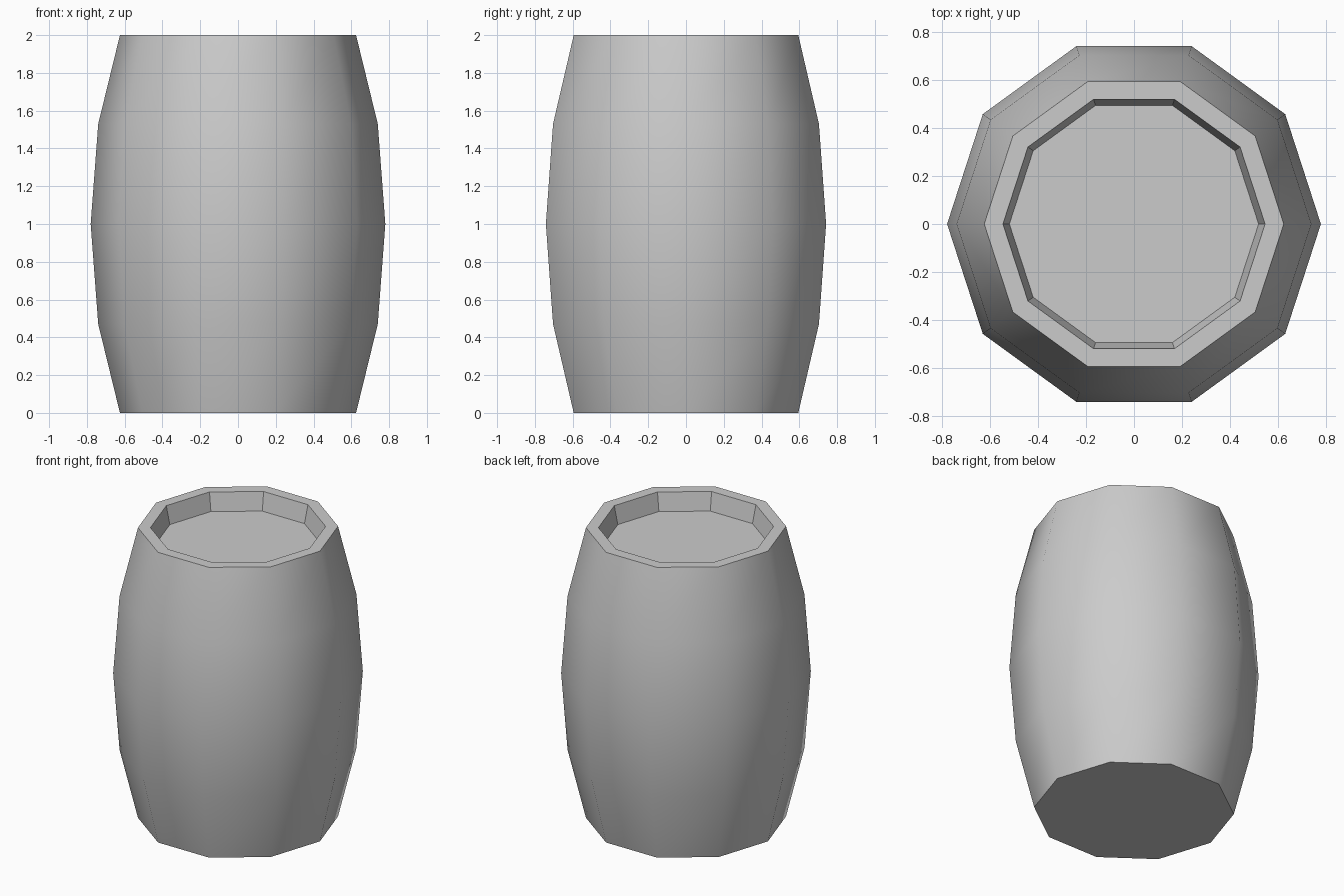
import bpy, bmesh
from math import cos, sin, tau

default = bpy.data.objects.get("Cube")
if default:
    bpy.data.objects.remove(default, do_unlink=True)

SIDES = 10

# One plain grey for the whole barrel
grey = bpy.data.materials.new("plain grey")
grey.use_nodes = True
colour = (0.6, 0.6, 0.6, 1)
grey.diffuse_color = colour
bsdf = next(n for n in grey.node_tree.nodes if n.type == "BSDF_PRINCIPLED")
bsdf.inputs["Base Color"].default_value = colour

# Profile (radius, height): bulging staves, flat rim, recessed lid
staves = [(0.625, 0), (0.74, 0.47), (0.78, 1), (0.74, 1.53), (0.625, 2)]
recess = [(0.547, 2), (0.52, 1.877)]

bm = bmesh.new()


def ring(radius, height):
    return [bm.verts.new((radius * cos(tau * i / SIDES),
                          radius * sin(tau * i / SIDES), height))
            for i in range(SIDES)]


rings = [ring(r, z) for r, z in staves + recess]

# Only the staves are rounded; rim and recess walls stay faceted
for level, (low, high) in enumerate(zip(rings, rings[1:])):
    for i in range(SIDES):
        j = (i + 1) % SIDES
        face = bm.faces.new((low[i], low[j], high[j], high[i]))
        face.smooth = level < len(staves) - 1

# Flat base and lid
bm.faces.new(rings[0][::-1])
bm.faces.new(rings[-1])

# Keep every edge that touches a flat face crisp
for edge in bm.edges:
    edge.smooth = all(f.smooth for f in edge.link_faces)

mesh = bpy.data.meshes.new("barrel")
bm.to_mesh(mesh)
bm.free()
mesh.materials.append(grey)
barrel = bpy.data.objects.new("barrel", mesh)
bpy.context.collection.objects.link(barrel)
